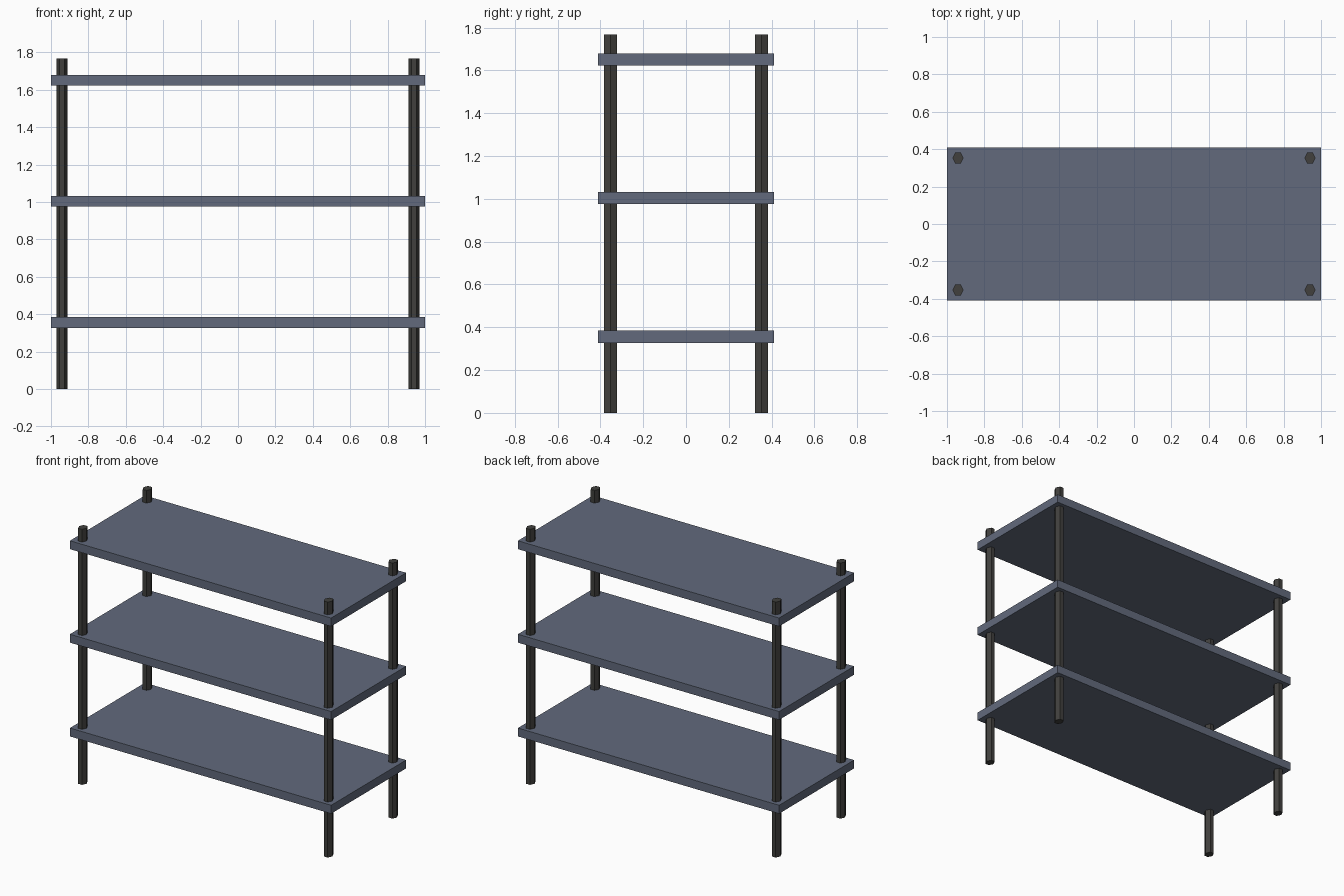
import bpy
import math

if "Cube" in bpy.data.objects:
    bpy.data.objects.remove(bpy.data.objects["Cube"])


def material(name, rgb):
    m = bpy.data.materials.new(name)
    m.diffuse_color = (*rgb, 1)
    m.use_nodes = True
    m.node_tree.nodes["Principled BSDF"].inputs["Base Color"].default_value = m.diffuse_color
    return m


slate = material("slate_blue", (0.122, 0.144, 0.202))
dark = material("dark_metal", (0.052, 0.051, 0.047))

# Three flat shelf boards
for name, z in (("bottom", 0.355), ("middle", 1.004), ("top", 1.651)):
    bpy.ops.mesh.primitive_cube_add(size=1, location=(0, 0, z))
    shelf = bpy.context.object
    shelf.name = name + "_shelf"
    shelf.scale = (2.0, 0.82, 0.058)
    shelf.data.materials.append(slate)

# Four hexagonal corner posts, corners pointing along x, slightly deeper than wide
HEIGHT = 1.768
for side, x in (("left", -0.941), ("right", 0.941)):
    for end, y in (("front", -0.353), ("back", 0.353)):
        bpy.ops.mesh.primitive_cylinder_add(vertices=6, radius=1, depth=1,
                                            location=(x, y, HEIGHT / 2))
        post = bpy.context.object
        post.name = f"{end}_{side}_post"
        # bake the quarter turn so the scale acts on world axes
        post.rotation_euler.z = math.radians(90)
        bpy.ops.object.transform_apply(location=False, rotation=True, scale=False)
        post.scale = (0.029, 0.035, HEIGHT)
        post.data.materials.append(dark)
